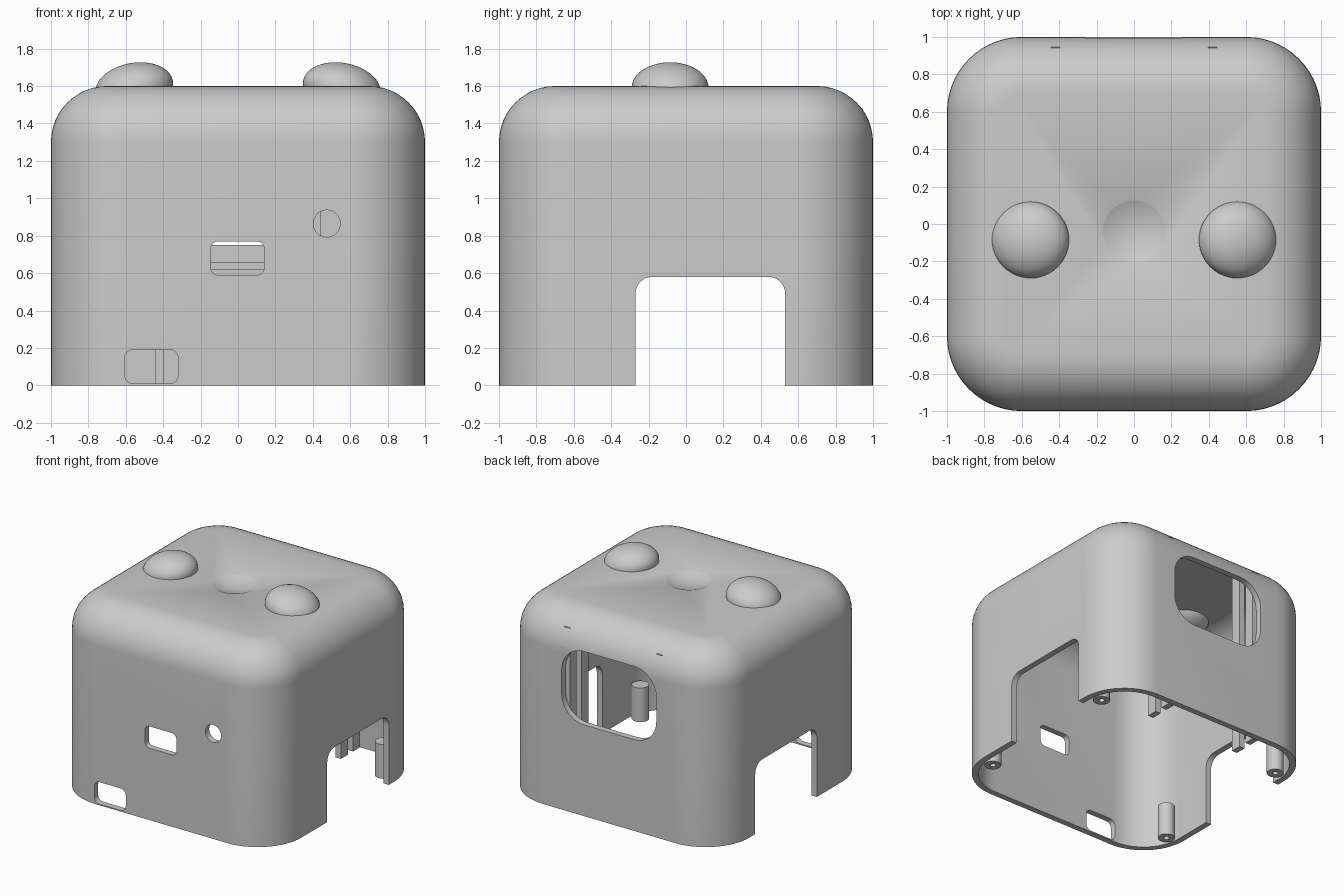
import bpy, bmesh, math
from mathutils import Vector, Matrix

cube = bpy.data.objects.get("Cube")
if cube:
    bpy.data.objects.remove(cube, do_unlink=True)

grey = bpy.data.materials.new("matte_grey")
grey.use_nodes = True
grey.diffuse_color = (0.6, 0.6, 0.6, 1)
grey.node_tree.nodes["Principled BSDF"].inputs["Base Color"].default_value = (0.6, 0.6, 0.6, 1)


def finish(name, bm):
    bmesh.ops.recalc_face_normals(bm, faces=bm.faces)
    mesh = bpy.data.meshes.new(name)
    bm.to_mesh(mesh)
    bm.free()
    mesh.materials.append(grey)
    obj = bpy.data.objects.new(name, mesh)
    bpy.context.collection.objects.link(obj)
    return obj


def activate(obj):
    bpy.ops.object.select_all(action='DESELECT')
    obj.select_set(True)
    bpy.context.view_layer.objects.active = obj


def smooth(obj):
    activate(obj)
    bpy.ops.object.shade_smooth_by_angle(angle=math.radians(30))


def rounded_rect(half_w, half_h, radius, steps=8):
    """Outline of a rectangle with round corners."""
    pts = []
    for quarter, (sx, sy) in enumerate(((1, 1), (-1, 1), (-1, -1), (1, -1))):
        for i in range(steps + 1):
            a = math.pi / 2 * (quarter + i / steps)
            pts.append((sx * (half_w - radius) + radius * math.cos(a),
                        sy * (half_h - radius) + radius * math.sin(a)))
    return pts


def loft(name, rings):
    """Skin stacked closed outlines and cap both ends."""
    bm = bmesh.new()
    loops = [[bm.verts.new(p) for p in ring] for ring in rings]
    n = len(loops[0])
    for low, high in zip(loops, loops[1:]):
        for i in range(n):
            j = (i + 1) % n
            bm.faces.new((low[i], low[j], high[j], high[i]))
    bm.faces.new(loops[0])
    bm.faces.new(loops[-1])
    return finish(name, bm)


def rounded_box(name, half, corner, fillet, bottom, top):
    levels = [(0, bottom)]
    for i in range(13):
        a = math.pi / 2 * i / 12
        levels.append((fillet * (1 - math.cos(a)), top - fillet + fillet * math.sin(a)))
    return loft(name, [[(x, y, z) for x, y in
                        rounded_rect(half - d, half - d, corner - d, 14)]
                       for d, z in levels])


def prism(name, axis, u, v, half_u, half_v, radius, start, end):
    """Rounded cutter running along x or y, centred on (u, v)."""
    outline = [(u + a, v + b) for a, b in rounded_rect(half_u, half_v, radius)]
    place = (lambda a, b, d: (d, a, b)) if axis == 'x' else (lambda a, b, d: (a, d, b))
    return loft(name, [[place(a, b, d) for a, b in outline] for d in (start, end)])


def ball(name, matrix):
    bm = bmesh.new()
    bmesh.ops.create_uvsphere(bm, u_segments=48, v_segments=32, radius=1, matrix=matrix)
    return finish(name, bm)


def cylinder(name, x, y, radius, low, high):
    bm = bmesh.new()
    bmesh.ops.create_cone(bm, cap_ends=True, segments=24, radius1=radius, radius2=radius,
                          depth=high - low, matrix=Matrix.Translation((x, y, (low + high) / 2)))
    return finish(name, bm)


def box(name, low, high):
    low, high = Vector(low), Vector(high)
    bm = bmesh.new()
    bmesh.ops.create_cube(bm, size=1, matrix=Matrix.Translation((low + high) / 2)
                          @ Matrix.Diagonal((*(high - low), 1)))
    return finish(name, bm)


def cut(obj, cutter):
    cutter.hide_render = True
    mod = obj.modifiers.new("cut", 'BOOLEAN')
    mod.operation = 'DIFFERENCE'
    mod.solver = 'EXACT'
    mod.object = cutter
    activate(obj)
    bpy.ops.object.modifier_apply(modifier=mod.name)
    bpy.data.objects.remove(cutter, do_unlink=True)


# Hollow rounded shell, open underneath
shell = rounded_box("shell", 1, 0.4, 0.3, 0, 1.6)
cut(shell, rounded_box("cavity", 0.95, 0.35, 0.25, -0.2, 1.55))

# Side notches, back window, front ports and the shallow dish on top
cut(shell, prism("side_notch", 'x', 0.13, 0.14, 0.4, 0.44, 0.09, -1.2, 1.2))
cut(shell, prism("back_window", 'y', 0, 1.05, 0.43, 0.3, 0.2, 0.8, 1.2))
cut(shell, prism("centre_port", 'y', -0.003, 0.68, 0.143, 0.09, 0.04, -1.2, -0.8))
cut(shell, prism("low_port", 'y', -0.463, 0.1, 0.143, 0.09, 0.045, -1.2, -0.8))
cut(shell, prism("round_port", 'y', 0.475, 0.865, 0.072, 0.072, 0.0719, -1.2, -0.8))
cut(shell, ball("dish", Matrix.Translation((0, -0.04, 1.99)) @ Matrix.Scale(0.425, 4)))
smooth(shell)

for side, label in ((1, "left"), (-1, "right")):
    # Leaning domes on the top
    lean = Matrix.Identity(4)
    lean[0][2] = -side * 0.25
    dome = ball(label + "_dome", Matrix.Translation((side * 0.555, -0.085, 1.592)) @ lean
                @ Matrix.Diagonal((0.205, 0.205, 0.135, 1)))
    smooth(dome)

    # Screw posts in the corners
    for y, end in ((-0.65, "front"), (0.65, "back")):
        x = side * 0.87
        post = cylinder(f"{end}_{label}_post", x, y, 0.065, 0, 0.28)
        cut(post, cylinder("screw_hole", x, y, 0.022, -0.1, 0.2))
        smooth(post)

    # Upright rails beside the window
    x0, x1 = sorted((side * 0.395, side * 0.445))
    box(label + "_back_rail", (x0, 0.86, 0), (x1, 0.945, 1.48))
    box(label + "_inner_rail", (x0, 0.7, 0), (x1, 0.79, 1.56))

# Ledge under the window
box("window_ledge", (-0.395, 0.88, 0.62), (0.395, 0.96, 0.66))
